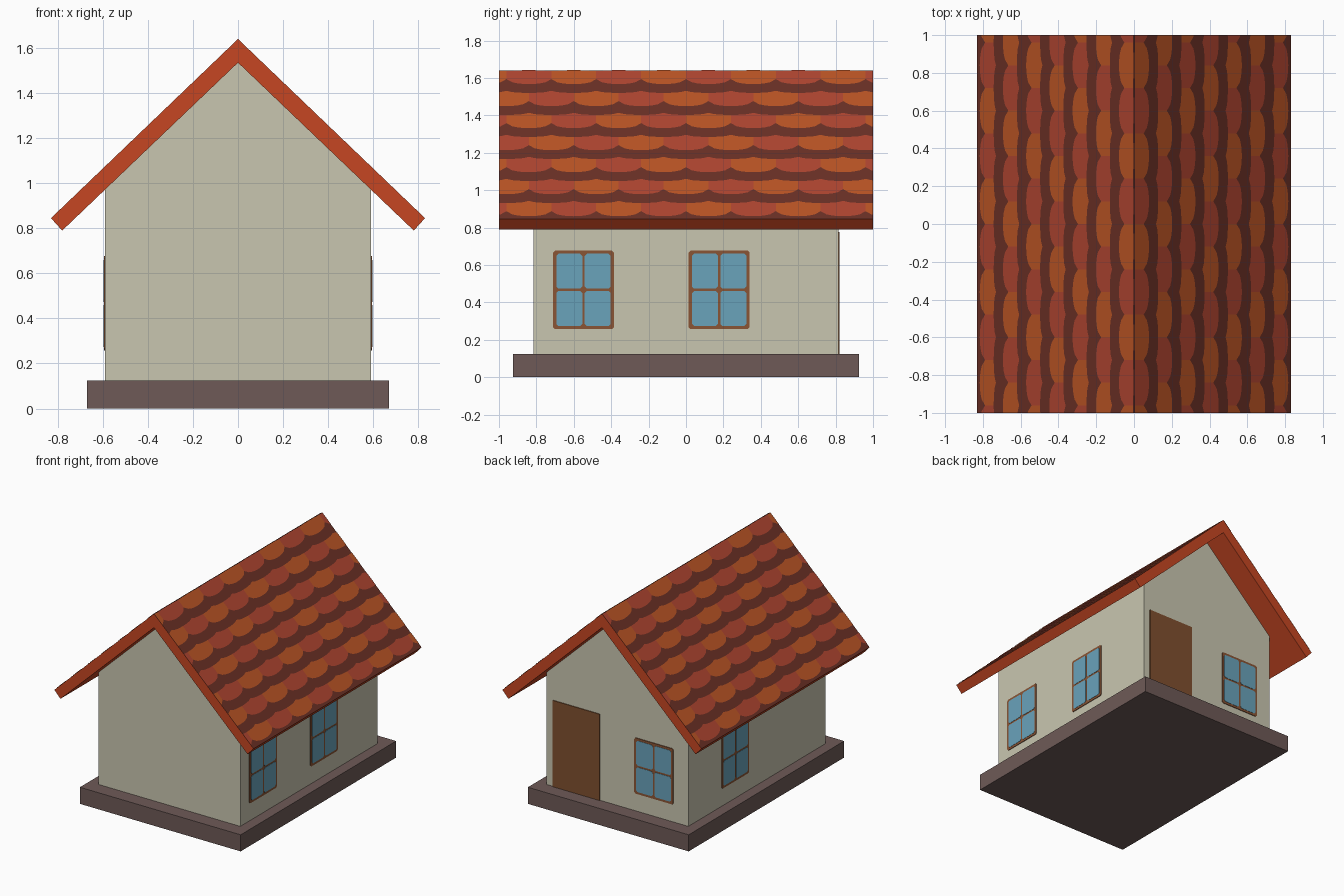
import bpy, bmesh, math
from mathutils import Vector

if "Cube" in bpy.data.objects:
    bpy.data.objects.remove(bpy.data.objects["Cube"])


def mat(name, hexcode):
    m = bpy.data.materials.new(name)
    ch = [int(hexcode[i:i + 2], 16) / 255 for i in (0, 2, 4)]
    lin = [c / 12.92 if c <= 0.04045 else ((c + 0.055) / 1.055) ** 2.4 for c in ch]
    m.diffuse_color = (*lin, 1)
    m.use_nodes = True
    m.node_tree.nodes["Principled BSDF"].inputs["Base Color"].default_value = m.diffuse_color
    return m


PLASTER = mat("cream plaster", "C9C6B0")
STONE = mat("grey brown stone", "6E5A57")
TRIM = mat("orange red roof trim", "C64622")
SHADOW = mat("dark brown roof", "6A3025")
RED = mat("red tile", "AE4430")
ORANGE = mat("orange tile", "BA5424")
GLASS = mat("blue glass", "6AA3BB")
FRAME = mat("window frame brown", "8A5535")
DOOR = mat("door brown", "80502F")


def finish(name, bm, mats):
    me = bpy.data.meshes.new(name)
    bm.to_mesh(me)
    bm.free()
    for m in mats:
        me.materials.append(m)
    ob = bpy.data.objects.new(name, me)
    bpy.context.collection.objects.link(ob)
    return ob


def add_prism(bm, pts, offset, index=0):
    """Closed prism: polygon pts swept by an offset vector."""
    a = [bm.verts.new(p) for p in pts]
    b = [bm.verts.new(Vector(p) + Vector(offset)) for p in pts]
    n = len(pts)
    fs = [bm.faces.new(a), bm.faces.new(b[::-1])]
    fs += [bm.faces.new((a[i], b[i], b[(i + 1) % n], a[(i + 1) % n])) for i in range(n)]
    for f in fs:
        f.material_index = index
    bmesh.ops.recalc_face_normals(bm, faces=fs)
    return fs


def prism(name, pts, offset, m):
    bm = bmesh.new()
    add_prism(bm, pts, offset)
    return finish(name, bm, [m])


# Plinth
prism("plinth", [(-.67, -.925, 0), (.67, -.925, 0), (.67, .925, 0), (-.67, .925, 0)],
      (0, 0, .125), STONE)

# Walls with gables
WX, WY = .59, .815
APEX, EAVE = 1.535, 1.535 - .955 * WX
prism("walls", [(-WX, -WY, .12), (WX, -WY, .12), (WX, -WY, EAVE), (0, -WY, APEX),
                (-WX, -WY, EAVE)], (0, 2 * WY, 0), PLASTER)

# Roof slab: trim colour all round, dark upper slopes
bm = bmesh.new()
add_prism(bm, [(0, -1, 1.64), (.83, -1, .845), (.78, -1, .79), (0, -1, APEX),
               (-.78, -1, .79), (-.83, -1, .845)], (0, 2, 0))
bm.normal_update()
for f in bm.faces:
    f.material_index = 1 if f.normal.z > .3 else 0
finish("roof", bm, [TRIM, SHADOW])

# Scalloped roof tiles, thin sheets just above each slope
SLOPE = .795 / .83
TILE, ROW, LIFT, SEG = .24, .1229, .002, 8


def tile_row(bm, side, j):
    tip = .078 + ROW * j

    def bump(t):
        t = t % 1
        return math.sqrt(max(0, 1 - (2 * t - 1) ** 2 * .98))

    def vert(x, y):
        return bm.verts.new((side * (x + LIFT * .69), y, 1.64 - SLOPE * x + LIFT * .72))

    for i in range(-10, 10):
        y0 = i * TILE + j * TILE / 2
        prev = None
        for s in range(SEG + 1):
            t = s / SEG
            y = max(-1, min(1, y0 + t * TILE))
            u = (y - y0) / TILE
            low = tip - .033 * (1 - bump(u) if 0 < u < 1 else .86)
            top = max(.0, tip - .088 + .014 * bump(u + .5))
            cur = (vert(top, y), vert(low, y), y)
            if prev and cur[2] - prev[2] > 1e-5:
                f = bm.faces.new((prev[0], prev[1], cur[1], cur[0]))
                f.material_index = i % 2
                f.normal_update()
                if f.normal.z < 0:
                    f.normal_flip()
            prev = cur


for side, label in ((1, "right"), (-1, "left")):
    bm = bmesh.new()
    for j in range(7):
        tile_row(bm, side, j)
    loose = [v for v in bm.verts if not v.link_faces]
    bmesh.ops.delete(bm, geom=loose, context='VERTS')
    finish("roof_tiles_" + label, bm, [RED, ORANGE])


# Windows: thin frame plate with four panes that have clipped corners
def clipped(cu, cv, w, h, c):
    w, h = w / 2, h / 2
    return [(cu + a, cv + b) for a, b in
            ((-w + c, -h), (w - c, -h), (w, -h + c), (w, h - c),
             (w - c, h), (-w + c, h), (-w, h - c), (-w, -h + c))]


def window(name, centre, along, out):
    centre, along, out = Vector(centre), Vector(along), Vector(out)
    W, H, B, M = .325, .42, .017, .013

    def place(uv):
        return [centre + along * u + Vector((0, 0, v)) for u, v in uv]

    bm = bmesh.new()
    add_prism(bm, place(clipped(0, 0, W, H, .01)), out * .005, 0)
    pw, ph = (W - 2 * B - M) / 2, (H - 2 * B - M) / 2
    for su in (-1, 1):
        for sv in (-1, 1):
            pane = clipped(su * (pw + M) / 2, sv * (ph + M) / 2, pw, ph, .011)
            add_prism(bm, place(pane), out * .007, 1)
    finish(name, bm, [FRAME, GLASS])


WZ = .467
window("right_window_front", (WX, -.548, WZ), (0, 1, 0), (1, 0, 0))
window("right_window_back", (WX, .177, WZ), (0, 1, 0), (1, 0, 0))
window("left_window", (-WX, .26, WZ), (0, 1, 0), (-1, 0, 0))
window("back_window", (-.305, WY, WZ), (1, 0, 0), (0, 1, 0))

# Back door plate
prism("back_door", [(.146, WY, .125), (.536, WY, .125), (.536, WY, .775), (.146, WY, .775)],
      (0, .006, 0), DOOR)
